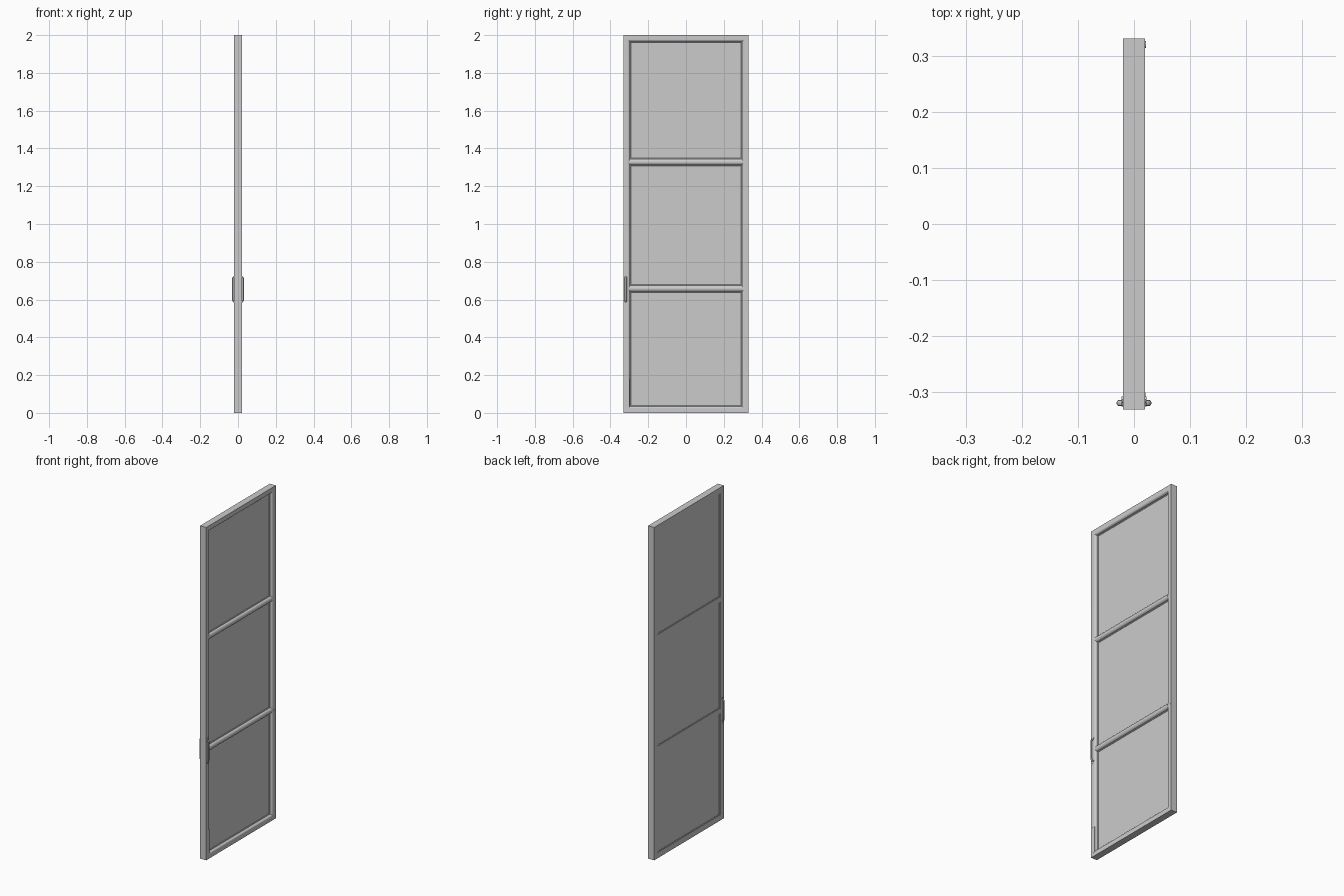
import bpy, bmesh, math

if "Cube" in bpy.data.objects:
    bpy.data.objects.remove(bpy.data.objects["Cube"])

HY, HX, H = 0.331, 0.02, 2.0        # half width, half thickness, height
W = 0.034                           # stile width
RAILS = (0.658, 1.328)              # cross rail centres
RAIL_H = 0.032


def finish(bm, name, angle=30):
    bmesh.ops.recalc_face_normals(bm, faces=bm.faces)
    me = bpy.data.meshes.new(name)
    bm.to_mesh(me)
    bm.free()
    ob = bpy.data.objects.new(name, me)
    bpy.context.collection.objects.link(ob)
    bpy.ops.object.select_all(action='DESELECT')
    ob.select_set(True)
    bpy.context.view_layer.objects.active = ob
    bpy.ops.object.shade_smooth_by_angle(angle=math.radians(angle))
    return ob


def loft(name, loops, closed):
    """Join equal cross-sections, either round into a ring or with end caps."""
    bm = bmesh.new()
    rows = [[bm.verts.new(p) for p in loop] for loop in loops]
    n, m = len(rows), len(rows[0])
    for i in range(n if closed else n - 1):
        a, b = rows[i], rows[(i + 1) % n]
        for j in range(m):
            k = (j + 1) % m
            bm.faces.new((a[j], a[k], b[k], b[j]))
    if not closed:
        bm.faces.new(rows[0])
        bm.faces.new(rows[-1])
    return finish(bm, name)


def ring(name, profile, y0, y1, z0, z1):
    """Mitred rectangular frame; profile is (inset, x)."""
    corners = ((y0, z0, 1, 1), (y1, z0, -1, 1), (y1, z1, -1, -1), (y0, z1, 1, -1))
    return loft(name, [[(x, y + sy * u, z + sz * u) for u, x in profile]
                       for y, z, sy, sz in corners], True)


def box(name, c, s):
    bm = bmesh.new()
    bmesh.ops.create_cube(bm, size=1)
    for v in bm.verts:
        v.co = [c[i] + v.co[i] * s[i] for i in range(3)]
    return finish(bm, name)


def disc(name, c, r, depth):
    """Short cylinder along x."""
    return loft(name, [[(c[0] + e * depth / 2, c[1] + r * math.cos(t * math.tau / 16),
                         c[2] + r * math.sin(t * math.tau / 16)) for t in range(16)]
                       for e in (-1, 1)], False)


# Outer frame, rounded on the inner edge of the +x side
R = 0.012
arc = [(W - R + R * math.sin(a), HX - R + R * math.cos(a))
       for a in [i * math.pi / 12 for i in range(7)]]
ring("door_frame", [(0, -HX), (0, HX)] + arc + [(W, -HX)], -HY, HY, 0, H)

# Cross rails with a rounded front face
h = RAIL_H / 2
for i, zc in enumerate(RAILS):
    prof = [(-HX, -h)]
    prof += [(0.006 + 0.013 * math.cos(a), h * math.sin(a))
             for a in [-math.pi / 2 + k * math.pi / 12 for k in range(13)]]
    prof.append((-HX, h))
    loft(f"cross_rail_{i + 1}", [[(x, y, zc + z) for x, z in prof]
                                 for y in (-HY + W - 0.004, HY - W + 0.004)], False)

# Infill panels with a thin glazing bead around each
edges = [W] + [z for c in RAILS for z in (c - h, c + h)] + [H - W]
iy = HY - W
for i in range(3):
    z0, z1 = edges[2 * i], edges[2 * i + 1]
    box(f"panel_{i + 1}", (-0.007, 0, (z0 + z1) / 2), (0.018, 2 * iy, z1 - z0))
    ring(f"glazing_bead_{i + 1}",
         [(0, -0.0175), (0, 0.005), (0.003, 0.005), (0.005, 0.003), (0.005, -0.0175)],
         -iy, iy, z0, z1)

# Bow handles with mounting discs and screws, one per face
HYC, ZH = -0.316, 0.654
for side, label in ((1, "right"), (-1, "left")):
    path = [(0.018, -0.066)]
    path += [(0.0175 + 0.01 * math.sin(a), -0.056 - 0.01 * math.cos(a))
             for a in [k * math.pi / 10 for k in range(1, 6)]]
    path += [(x, -z) for x, z in reversed(path)]
    sections = []
    for k, (x, z) in enumerate(path):
        p, q = path[max(k - 1, 0)], path[min(k + 1, len(path) - 1)]
        d = math.hypot(q[0] - p[0], q[1] - p[1])
        nx, nz = (q[1] - p[1]) / d, -(q[0] - p[0]) / d
        sections.append([(side * (x + nx * 0.0035 * math.cos(t)),
                          HYC - 0.003 + 0.0055 * math.sin(t),
                          ZH + z + nz * 0.0035 * math.cos(t))
                         for t in [j * math.tau / 12 for j in range(12)]])
    loft(f"handle_{label}", sections, False)
    for e in (-1, 1):
        disc(f"handle_mount_{label}", (side * 0.0205, HYC, ZH + e * 0.068), 0.009, 0.003)
        disc(f"handle_screw_{label}", (side * 0.02, HYC, ZH + e * 0.082), 0.003, 0.003)

# Small frame fixings
disc("lower_screw", (0.02, HYC, 0.18), 0.003, 0.002)
disc("hinge_screw", (0.02, 0.32, 0.658), 0.006, 0.002)
box("lock_strip", (0.02, -0.311, 0.10), (0.001, 0.022, 0.155))
